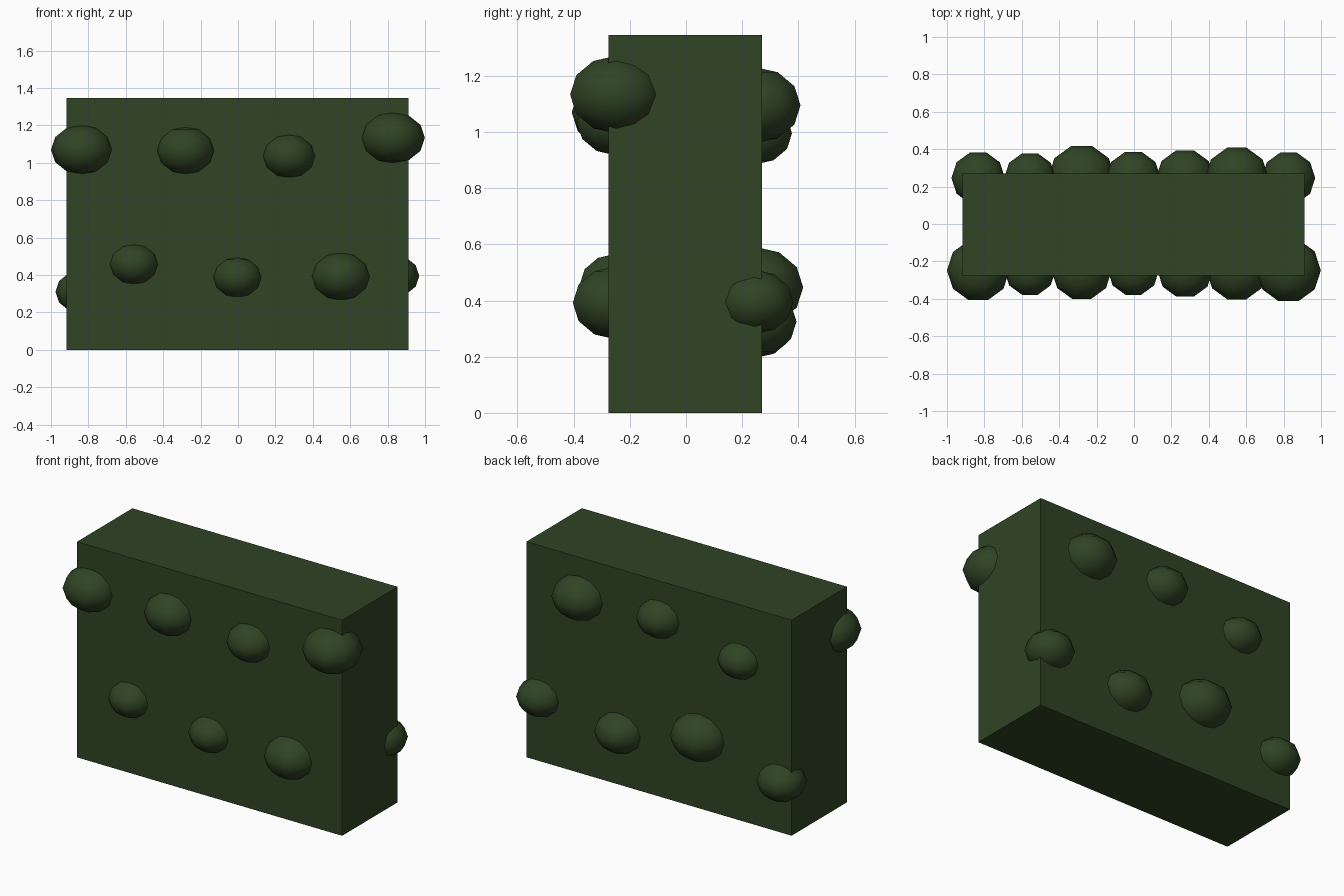
import bpy, bmesh, math
from mathutils import Matrix

if "Cube" in bpy.data.objects:
    bpy.data.objects.remove(bpy.data.objects["Cube"])

green = bpy.data.materials.new("dark_hedge_green")
green.diffuse_color = (0.029, 0.058, 0.018, 1)
green.use_nodes = True
green.node_tree.nodes["Principled BSDF"].inputs["Base Color"].default_value = green.diffuse_color


def make_object(name, bm, smooth=False):
    mesh = bpy.data.meshes.new(name)
    for f in bm.faces:
        f.smooth = smooth
    bm.to_mesh(mesh)
    bm.free()
    mesh.materials.append(green)
    obj = bpy.data.objects.new(name, mesh)
    bpy.context.collection.objects.link(obj)
    return obj


# Clipped hedge block
bm = bmesh.new()
bmesh.ops.create_cube(bm, size=1, matrix=Matrix.Translation((-0.003, -0.003, 0.6725))
                      @ Matrix.Diagonal((1.83, 0.546, 1.345, 1)))
make_object("hedge_block", bm)


# Squashed ten-sided leaf clump, with a vertex pointing along x
def leaf_clump(name, x, y, z, r):
    bm = bmesh.new()
    bmesh.ops.create_uvsphere(
        bm, u_segments=10, v_segments=6, radius=r,
        matrix=Matrix.Translation((x, y, z)) @ Matrix.Diagonal((1, 1, 0.8, 1))
        @ Matrix.Rotation(math.pi / 2, 4, 'Z'))
    make_object(name, bm, smooth=True)


# Clumps alternate between an upper and a lower row: (height, radius) from -x to +x
columns = [-0.833 + 0.2765 * i for i in range(7)]
front = [(1.07, 0.167), (0.457, 0.137), (1.065, 0.161), (0.387, 0.137),
         (1.035, 0.148), (0.392, 0.163), (1.133, 0.173)]
back = [(0.31, 0.143), (0.995, 0.138), (0.447, 0.18), (1.11, 0.146),
        (0.325, 0.155), (1.095, 0.17), (0.395, 0.143)]
for side, y, clumps in (("front", -0.248, front), ("back", 0.246, back)):
    for i, (x, (z, r)) in enumerate(zip(columns, clumps)):
        leaf_clump(f"{side}_leaf_clump_{i + 1}", x, y, z, r)
